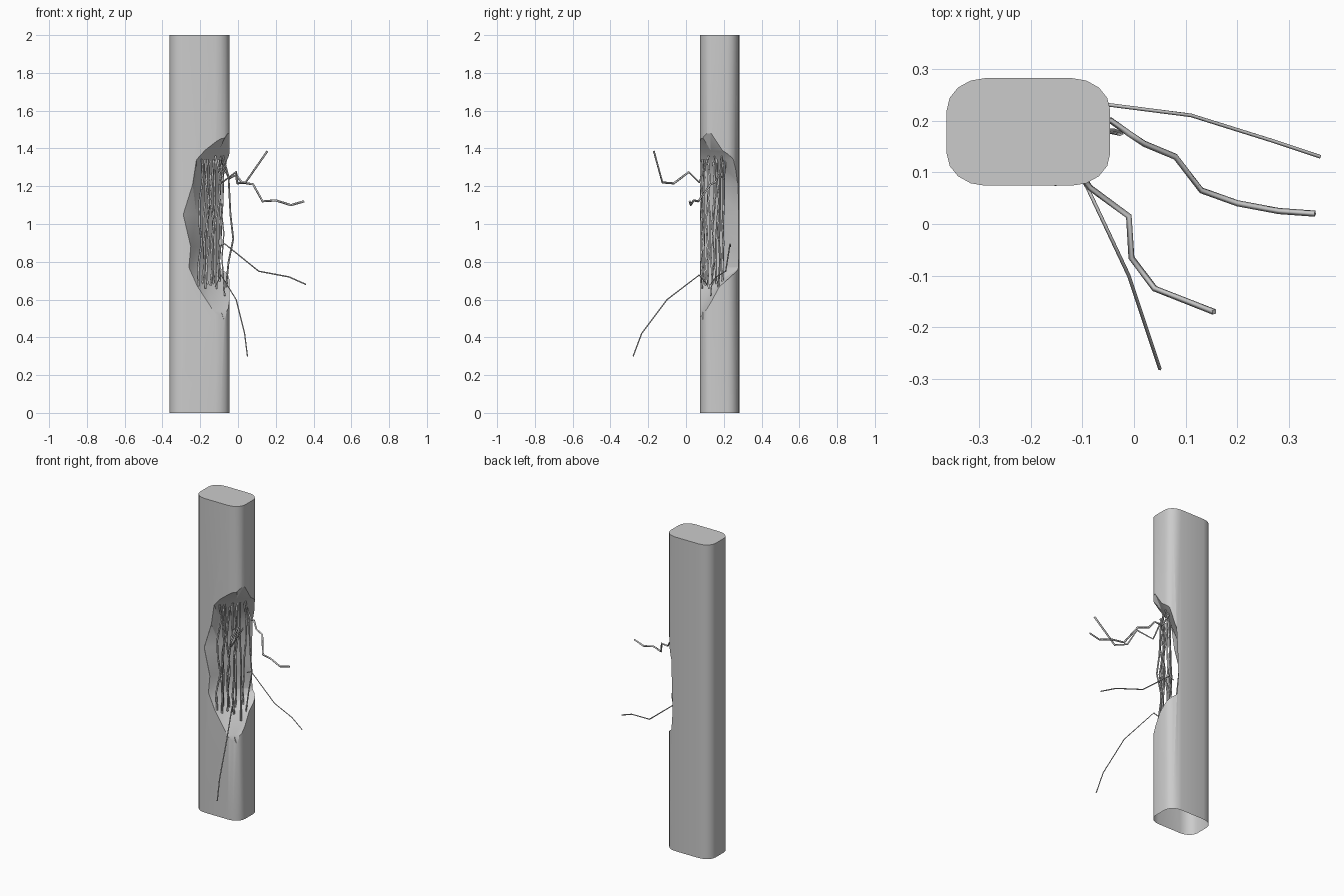
import bpy, bmesh, math, random
from mathutils import Vector

cube = bpy.data.objects.get("Cube")
if cube:
    bpy.data.objects.remove(cube, do_unlink=True)
random.seed(4)

concrete = bpy.data.materials.new("plain_grey")
concrete.use_nodes = True
GREY = (0.6, 0.6, 0.6, 1)
concrete.diffuse_color = GREY
concrete.node_tree.nodes["Principled BSDF"].inputs["Base Color"].default_value = GREY


def loft(name, rings):
    """Closed solid through equal-length rings of points."""
    bm = bmesh.new()
    loops = [[bm.verts.new(p) for p in ring] for ring in rings]
    n = len(loops[0])
    for low, high in zip(loops, loops[1:]):
        for i in range(n):
            j = (i + 1) % n
            bm.faces.new((low[i], low[j], high[j], high[i]))
    bm.faces.new(loops[0][::-1])
    bm.faces.new(loops[-1])
    bmesh.ops.triangulate(bm, faces=[f for f in bm.faces if len(f.verts) == 4 and len(rings) > 2])
    bmesh.ops.recalc_face_normals(bm, faces=bm.faces)
    mesh = bpy.data.meshes.new(name)
    bm.to_mesh(mesh)
    bm.free()
    mesh.materials.append(concrete)
    obj = bpy.data.objects.new(name, mesh)
    bpy.context.collection.objects.link(obj)
    return obj


def activate(obj):
    bpy.ops.object.select_all(action='DESELECT')
    obj.select_set(True)
    bpy.context.view_layer.objects.active = obj


# Pillar with rounded corners
CX, CY, HX, HY, RX, RY = -0.204, 0.178, 0.158, 0.104, 0.075, 0.062
outline = []
for corner, (sx, sy) in enumerate([(1, 1), (-1, 1), (-1, -1), (1, -1)]):
    for k in range(5):
        a = math.radians(90 * corner + 22.5 * k)
        outline.append((CX + sx * (HX - RX) + RX * math.cos(a),
                        CY + sy * (HY - RY) + RY * math.sin(a)))
pillar = loft("pillar", [[(x, y, z) for x, y in outline] for z in (0, 2)])

# Broken corner: height, front edge x, inner point, back exit point
breaks = [
    (0.46, -0.065, (-0.062, 0.09), (-0.05, 0.10)),
    (0.54, -0.13, (-0.09, 0.09), (-0.04, 0.11)),
    (0.67, -0.215, (-0.16, 0.13), (-0.04, 0.18)),
    (0.77, -0.26, (-0.22, 0.14), (-0.08, 0.29)),
    (0.88, -0.25, (-0.22, 0.13), (-0.09, 0.29)),
    (1.05, -0.29, (-0.22, 0.14), (-0.085, 0.29)),
    (1.21, -0.24, (-0.22, 0.14), (-0.075, 0.29)),
    (1.34, -0.22, (-0.12, 0.16), (-0.045, 0.27)),
    (1.39, -0.175, (-0.10, 0.13), (-0.04, 0.20)),
    (1.48, -0.06, (-0.05, 0.13), (-0.04, 0.14)),
]
rings = []
for z, xf, (mx, my), (bx, by) in breaks:
    ring = [(xf, 0), (xf, 0.075), (mx, my), (bx, by), (0.05, by), (0.05, 0)]
    rings.append([(x, y, z) for x, y in ring])
cutter = loft("break_cutter", rings)
cutter.hide_render = True

cut = pillar.modifiers.new("break", 'BOOLEAN')
cut.operation = 'DIFFERENCE'
cut.solver = 'EXACT'
cut.object = cutter
activate(pillar)
bpy.ops.object.modifier_apply(modifier="break")
bpy.data.objects.remove(cutter, do_unlink=True)

# Open underside
bm = bmesh.new()
bm.from_mesh(pillar.data)
base = [f for f in bm.faces if f.calc_center_median().z < 0.001]
bmesh.ops.delete(bm, geom=base, context='FACES')
bm.to_mesh(pillar.data)
bm.free()
activate(pillar)
bpy.ops.object.shade_smooth_by_angle(angle=math.radians(28))


def wire(name, points, radius):
    """Bent square-section rod along a path."""
    curve = bpy.data.curves.new(name, 'CURVE')
    curve.dimensions = '3D'
    curve.bevel_depth = radius
    curve.bevel_resolution = 0
    curve.use_fill_caps = True
    spline = curve.splines.new('POLY')
    spline.points.add(len(points) - 1)
    for p, co in zip(spline.points, points):
        p.co = (*co, 1)
    curve.materials.append(concrete)
    obj = bpy.data.objects.new(name, curve)
    bpy.context.collection.objects.link(obj)
    activate(obj)
    bpy.ops.object.convert(target='MESH')


# Rods still spanning the break
rods = [(-0.205, 0.09), (-0.19, 0.115), (-0.172, 0.085), (-0.16, 0.14),
        (-0.145, 0.10), (-0.13, 0.165), (-0.115, 0.12), (-0.10, 0.19)]
for i, (x, y) in enumerate(rods):
    path = []
    for k in range(7):
        wobble = 0.011 if 0 < k < 6 else 0.004
        path.append((x + 0.012 * k / 6 + random.uniform(-wobble, wobble),
                     y + random.uniform(-wobble, wobble),
                     0.67 + 0.68 * k / 6 + random.uniform(-0.015, 0.015)))
    wire(f"spanning_rod_{i + 1}", path, 0.006)
wire("bowed_rod", [(-0.08, 0.19, 1.36), (-0.05, 0.18, 1.25), (-0.04, 0.18, 1.05),
                   (-0.025, 0.175, 0.92), (-0.05, 0.18, 0.80), (-0.065, 0.17, 0.65)], 0.005)
wire("inner_rod", [(-0.09, 0.15, 1.36), (-0.10, 0.16, 1.18), (-0.075, 0.14, 0.95),
                   (-0.085, 0.15, 0.82), (-0.07, 0.13, 0.62)], 0.005)

# Loose rods sticking out
wire("loose_rod_upper_side", [
    (-0.11, 0.21, 1.36), (-0.045, 0.20, 1.24), (-0.01, 0.175, 1.26), (0.02, 0.155, 1.22),
    (0.08, 0.13, 1.21), (0.13, 0.065, 1.12), (0.20, 0.04, 1.125), (0.28, 0.025, 1.10),
    (0.35, 0.02, 1.12)], 0.006)
wire("loose_rod_upper_front", [
    (-0.12, 0.12, 1.36), (-0.085, 0.07, 1.22), (-0.01, 0.015, 1.275),
    (-0.005, -0.065, 1.215), (0.04, -0.125, 1.22), (0.155, -0.17, 1.385)], 0.006)
wire("loose_rod_lower_side", [
    (-0.10, 0.235, 0.88), (-0.07, 0.233, 0.895), (0.11, 0.21, 0.75), (0.27, 0.16, 0.72),
    (0.36, 0.13, 0.68)], 0.0035)
wire("loose_rod_lower_front", [
    (-0.12, 0.12, 0.67), (-0.09, 0.07, 0.73), (-0.01, -0.10, 0.60), (0.035, -0.235, 0.42),
    (0.05, -0.28, 0.30)], 0.0035)
